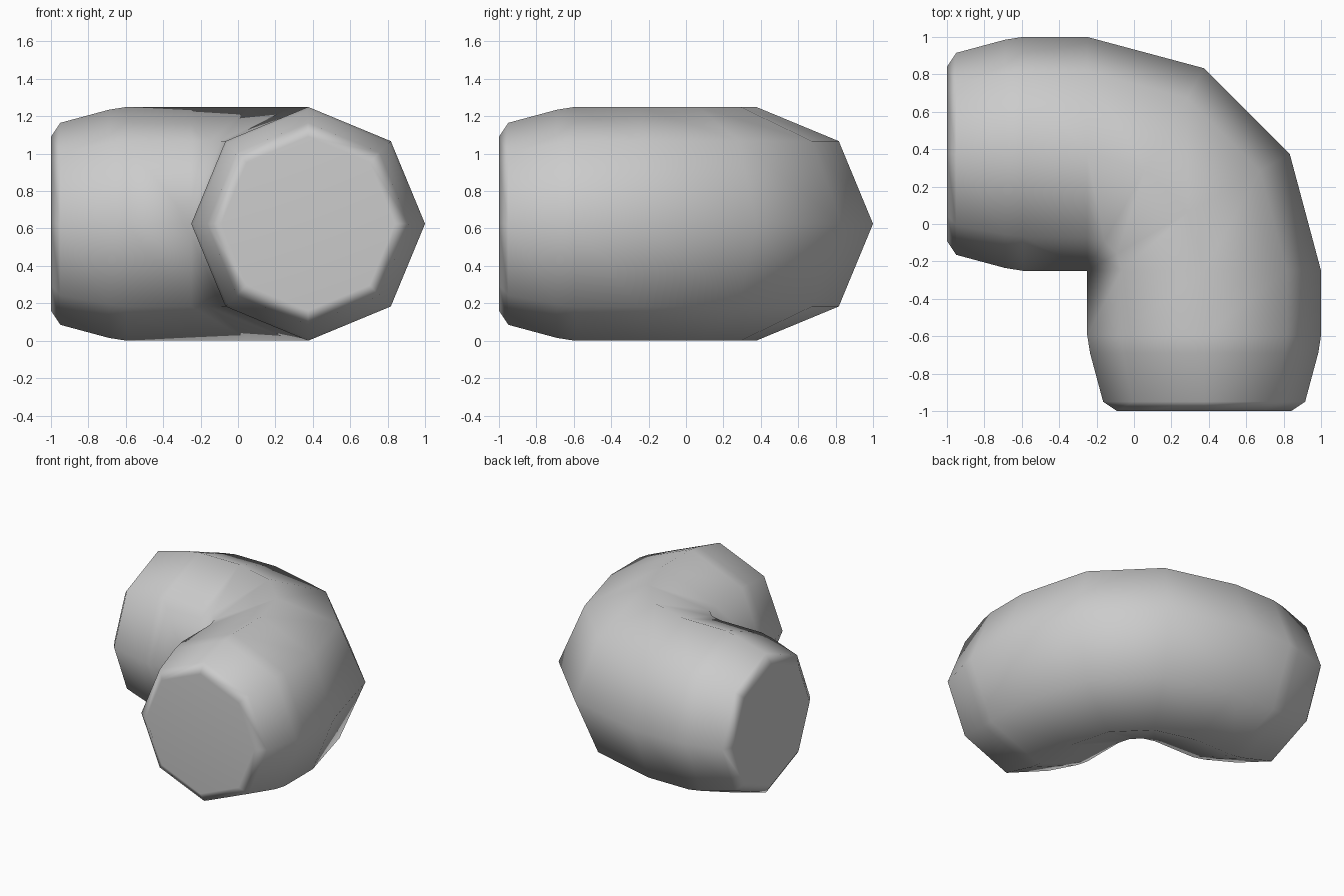
import bpy, bmesh
from math import cos, sin, pi, radians
from mathutils import Vector

cube = bpy.data.objects.get("Cube")
if cube:
    bpy.data.objects.remove(cube, do_unlink=True)

SIDES, RADIUS, BEND = 8, 0.625, -0.25

grey = bpy.data.materials.new("light_grey")
grey.use_nodes = True
colour = (0.6, 0.6, 0.6, 1)
grey.diffuse_color = colour
grey.node_tree.nodes["Principled BSDF"].inputs["Base Color"].default_value = colour

# Rounded end: distance from centre and radius of each ring
end = [(1.0, 0.465), (0.95, 0.54), (0.69, 0.61), (0.595, RADIUS)]

# Stations along the path: centre x, centre y, outward angle, radius
stations = [(-d, BEND + RADIUS, 90, r) for d, r in end]
for angle in (90, 60, 30, 0):
    a = radians(angle)
    stations.append((BEND + RADIUS * cos(a), BEND + RADIUS * sin(a), angle, RADIUS))
stations += [(BEND + RADIUS, -d, 0, r) for d, r in reversed(end)]

bm = bmesh.new()
rings = []
for x, y, angle, r in stations:
    out = Vector((cos(radians(angle)), sin(radians(angle)), 0))
    centre = Vector((x, y, RADIUS))
    ring = []
    for i in range(SIDES):
        t = 2 * pi * i / SIDES
        ring.append(bm.verts.new(centre + out * r * cos(t) + Vector((0, 0, r * sin(t)))))
    rings.append(ring)

# Pipe wall and the two end caps
for a, b in zip(rings, rings[1:]):
    for i in range(SIDES):
        j = (i + 1) % SIDES
        bm.faces.new((a[i], a[j], b[j], b[i]))
bm.faces.new(rings[0])
bm.faces.new(rings[-1])
# The inside of the bend closes to a single point
bmesh.ops.remove_doubles(bm, verts=bm.verts, dist=0.001)
bmesh.ops.recalc_face_normals(bm, faces=bm.faces)
for f in bm.faces:
    f.smooth = True

mesh = bpy.data.meshes.new("elbow_pipe")
bm.to_mesh(mesh)
bm.free()
mesh.materials.append(grey)
pipe = bpy.data.objects.new("elbow_pipe", mesh)
bpy.context.collection.objects.link(pipe)

# Keep caps flat while the wall stays smooth
weighted = pipe.modifiers.new("weighted_normals", 'WEIGHTED_NORMAL')
weighted.weight = 50
